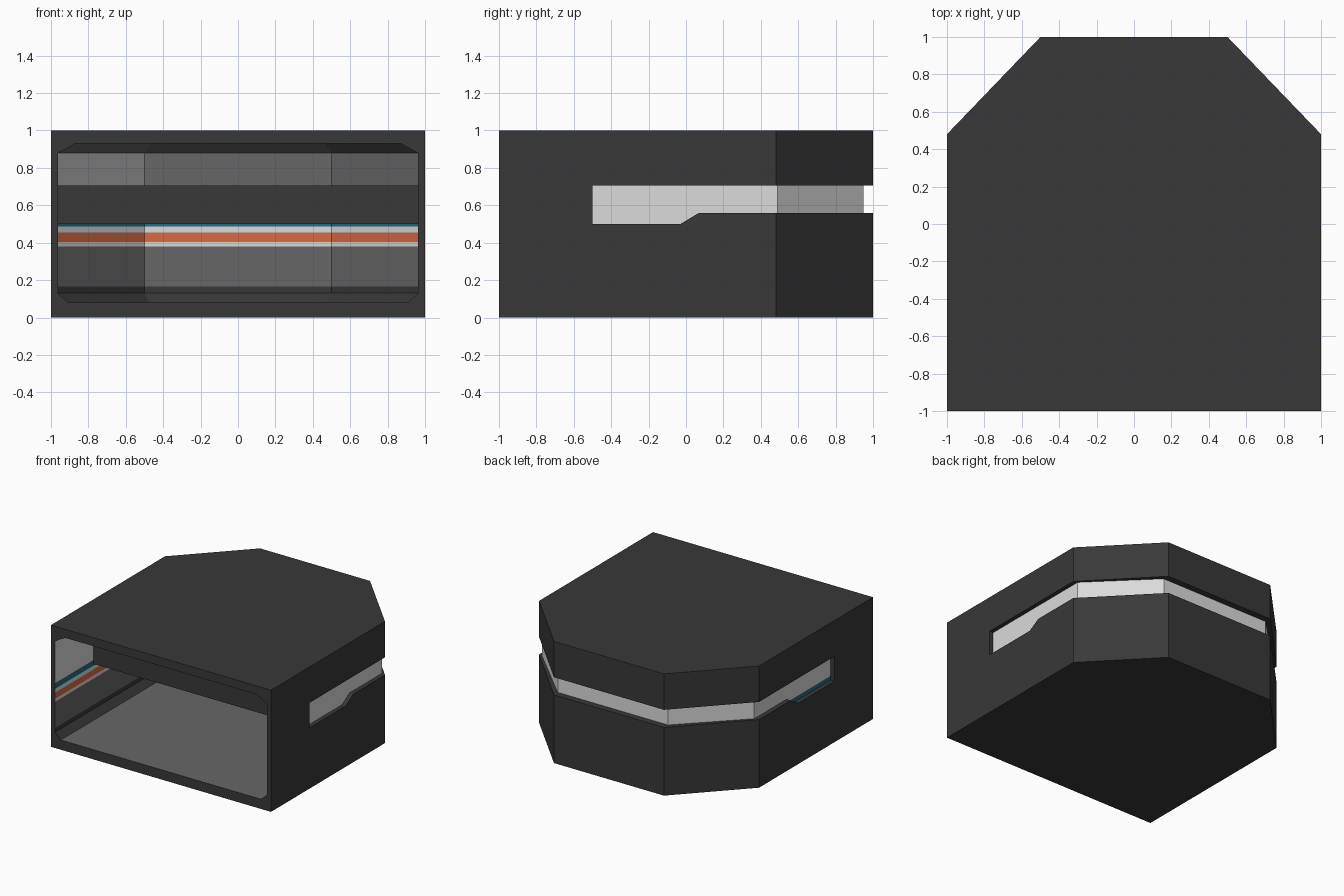
import bpy, bmesh

if "Cube" in bpy.data.objects:
    bpy.data.objects.remove(bpy.data.objects["Cube"])


def srgb(h):
    out = []
    for i in (0, 2, 4):
        c = int(h[i:i + 2], 16) / 255
        out.append(c / 12.92 if c <= 0.04045 else ((c + 0.055) / 1.055) ** 2.4)
    return (*out, 1)


MATS = {}
for name, h in {"charcoal": "383838", "mid_grey": "676767", "silver": "acacac",
                "pale_grey": "dadbda", "teal": "226c83", "orange": "d96b42"}.items():
    MATS[name] = bpy.data.materials.new(name)
    MATS[name].diffuse_color = srgb(h)


def build(name, faces):
    """faces: list of (points, colour name)"""
    names = list(dict.fromkeys(c for _, c in faces))
    bm = bmesh.new()
    for pts, col in faces:
        f = bm.faces.new([bm.verts.new(p) for p in pts])
        f.material_index = names.index(col)
    bmesh.ops.remove_doubles(bm, verts=bm.verts, dist=0.0005)
    me = bpy.data.meshes.new(name)
    bm.to_mesh(me)
    bm.free()
    for n in names:
        me.materials.append(MATS[n])
    ob = bpy.data.objects.new(name, me)
    bpy.context.collection.objects.link(ob)
    return ob


def mirrored(pts):
    return pts + [(-p[0], *p[1:]) for p in reversed(pts)]


def strip(a, b, z0a, z0b, z1a, z1b):
    return [(*a, z0a), (*b, z0b), (*b, z1b), (*a, z1a)]


# Outer shell: stations run right front -> back -> left front
# each: outer x, outer y, slot-bottom z, slot depth x, slot depth y
S = mirrored([(1, -1, .5, .965, -1), (1, -.5, .5, .965, -.5),
              (1, -.03, .5, .965, -.03), (1, .07, .56, .965, .07),
              (1, .48, .56, .965, .49), (.5, 1, .56, .5, .95)])
HI = .705
shell, pane = [], []
for i, (a, b) in enumerate(zip(S, S[1:])):
    ao, bo, ai, bi = a[:2], b[:2], a[3:], (b[3:])
    al, bl = a[2], b[2]
    shell.append((strip(ao, bo, 0, 0, al, bl), "charcoal"))
    shell.append((strip(ao, bo, HI, HI, 1, 1), "charcoal"))
    if i in (0, len(S) - 2):          # solid wall ahead of the slot
        shell.append((strip(ao, bo, al, bl, HI, HI), "charcoal"))
        continue
    shell.append(([(*ao, al), (*bo, bl), (*bi, bl), (*ai, al)], "charcoal"))
    shell.append(([(*ai, HI), (*bi, HI), (*bo, HI), (*ao, HI)], "charcoal"))
    pane.append((strip(ai, bi, al, bl, HI, HI), "pale_grey"))
# slot end jambs
for s, flip in ((S[1], False), (S[-2], True)):
    p, q = (s[:2], s[3:]) if not flip else (s[3:], s[:2])
    shell.append((strip(p, q, s[2], s[2], HI, HI), "charcoal"))
# roof and underside
shell.append(([(*s[:2], 1) for s in S], "charcoal"))
shell.append(([(*s[:2], 0) for s in reversed(S)], "charcoal"))
# front frame around the chamfered opening
W = .962
opening = [(-.91, .08), (.91, .08), (W, .13), (W, .88),
           (.87, .93), (-.87, .93), (-W, .88), (-W, .13)]
corner = [(-1, 0), (1, 0), (1, 1), (-1, 1)]
for k in range(4):
    c, d = corner[k], corner[(k + 1) % 4]
    o = [opening[(2 * k + j) % 8] for j in range(3)]
    shell.append(([(x, -1, z) for x, z in (c, d, o[1], o[0])], "charcoal"))
    shell.append(([(x, -1, z) for x, z in (d, o[2], o[1])], "charcoal"))
build("outer_shell", shell)
build("window_band", pane)


# Inner lining: horizontal colour bands around the cabin wall
def ring(d):
    return mirrored([(W - d, -1), (W - d, .488 - .4 * d), (.499 - .4 * d, .947 - d)])


rows = [(.08, .052, "charcoal"), (.13, 0, "charcoal"), (.165, 0, "mid_grey"),
        (.38, 0, "pale_grey"), (.405, 0, "orange"), (.455, 0, "pale_grey"),
        (.487, 0, "teal"), (.533, 0, "pale_grey"), (.705, 0, "upper"),
        (.88, 0, "mid_grey"), (.93, .092, None)]
# upper band colour per wall: right, right corner, back, left corner, left
upper = ["pale_grey", "mid_grey", "mid_grey", "silver", "pale_grey"]
lining = []
for (z0, d0, col), (z1, d1, _) in zip(rows, rows[1:]):
    r0, r1 = ring(d0), ring(d1)
    for i in range(5):
        c = upper[i] if col == "upper" else col
        lining.append(([(*r0[i + 1], z0), (*r0[i], z0), (*r1[i], z1), (*r1[i + 1], z1)], c))
# floor and ceiling
lining.append(([(*p, .08) for p in ring(.052)], "mid_grey"))
lining.append(([(*p, .93) for p in reversed(ring(.092))], "mid_grey"))
build("cabin_lining", lining)

for m in bpy.data.materials:
    if m.users and not m.is_grease_pencil:
        m.use_nodes = True
        m.node_tree.nodes["Principled BSDF"].inputs["Base Color"].default_value = m.diffuse_color
